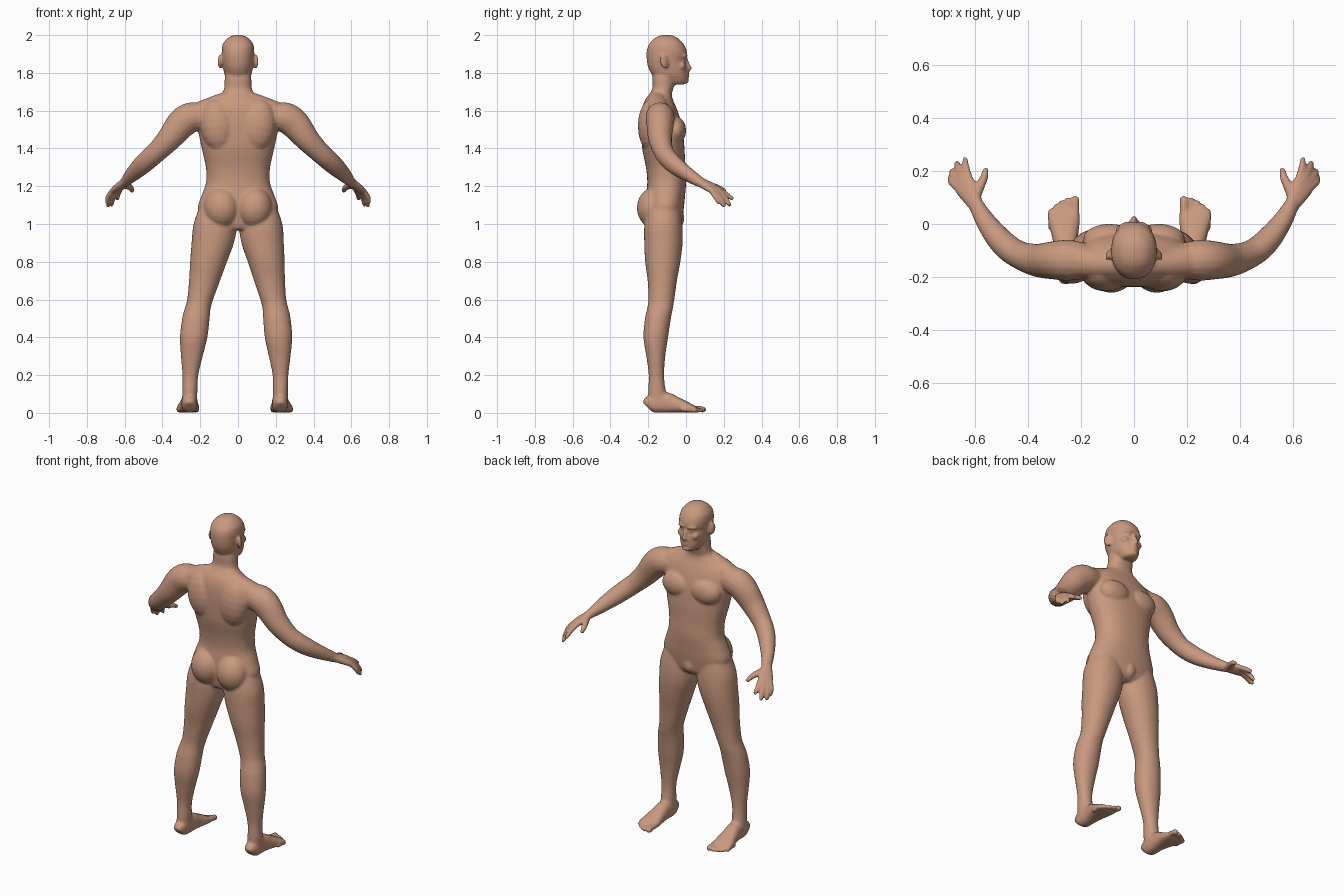
import bpy, math
from mathutils import Vector, Matrix

verts, faces = [], []


def spline(rows, steps=4):
    """Catmull-Rom interpolation through rows of numbers."""
    out = []
    for i in range(len(rows) - 1):
        p0, p1 = rows[max(i - 1, 0)], rows[i]
        p2, p3 = rows[i + 1], rows[min(i + 2, len(rows) - 1)]
        for k in range(steps):
            t = k / steps
            out.append([0.5 * (2 * b + (c - a) * t + (2 * a - 5 * b + 4 * c - d) * t * t
                               + (3 * b - a - 3 * c + d) * t ** 3)
                        for a, b, c, d in zip(p0, p1, p2, p3)])
    return out + [list(rows[-1])]


def skin(rows, frames, power=2.0, n=16):
    """Closed loft; rows are x, y, z, half-width, half-depth."""
    start = len(verts)
    for (x, y, z, a, b), (u, v) in zip(rows, frames):
        for i in range(n):
            ang = 2 * math.pi * i / n
            c, s = math.cos(ang), math.sin(ang)
            verts.append(Vector((x, y, z)) + u * a * math.copysign(abs(c) ** (2 / power), c)
                         + v * b * math.copysign(abs(s) ** (2 / power), s))
    for r in range(len(rows) - 1):
        o = start + r * n
        for i in range(n):
            j = (i + 1) % n
            faces.append((o + i, o + j, o + n + j, o + n + i))
    faces.append(tuple(range(start, start + n))[::-1])
    faces.append(tuple(range(len(verts) - n, len(verts))))


def stack(rows, power=2.0):
    """Horizontal rings; rows are z, x, half-width, back y, front y."""
    rows = spline([(x, (k + f) / 2, z, w, (f - k) / 2) for z, x, w, k, f in rows])
    skin(rows, [(Vector((1, 0, 0)), Vector((0, 1, 0)))] * len(rows), power, 36)


def blob(c, r, rot=(0, 0, 0), n=20):
    """Ellipsoid made of stacked rings."""
    m = Matrix.Identity(3)
    for ang, axis in zip(rot, 'XYZ'):
        m = m @ Matrix.Rotation(ang, 3, axis)
    u, v, w = (m @ Vector(e) for e in ((r[0], 0, 0), (0, r[1], 0), (0, 0, r[2])))
    rows = []
    for i in range(n // 2 + 1):
        a = math.pi * (i + .03) / (n // 2 + .06)
        rows.append((*(Vector(c) - w * math.cos(a)), math.sin(a), math.sin(a)))
    skin(rows, [(u, v)] * len(rows), 2.0, n)


def tube(rows, side=(1, 0, 0), power=2.0, caps=True):
    """Loft along a path, with half-width measured along side."""
    pts = spline(rows)
    frames = []
    for i in range(len(pts)):
        t = Vector(pts[min(i + 1, len(pts) - 1)][:3]) - Vector(pts[max(i - 1, 0)][:3])
        t.normalize()
        u = Vector(side)
        u = (u - t * u.dot(t)).normalized()
        frames.append((u, t.cross(u)))
    skin(pts, frames, power, 16 if caps else 24)
    if caps:
        for e in (rows[0], rows[-1]):
            blob(e[:3], (min(e[3:]),) * 3, n=12)


# Torso and neck
stack([(0.97, 0, .10, -.19, -.05), (1.0, 0, .17, -.205, -.025), (1.08, 0, .212, -.215, -.012),
       (1.15, 0, .193, -.212, -.005), (1.22, 0, .169, -.205, 0), (1.3, 0, .170, -.212, -.004),
       (1.4, 0, .192, -.232, -.008), (1.5, 0, .212, -.238, -.018), (1.57, 0, .215, -.237, -.035),
       (1.62, 0, .195, -.23, -.053), (1.66, 0, .14, -.215, -.07), (1.69, 0, .088, -.192, -.075),
       (1.72, 0, .073, -.178, -.066), (1.77, 0, .07, -.178, -.06), (1.82, 0, .06, -.17, -.06)], 2.3)
blob((0, -.045, 1.03), (.04, .037, .05))

# Skull and jaw
stack([(1.738, 0, .035, -.10, -.012), (1.748, 0, .048, -.125, .003), (1.768, 0, .06, -.155, .009),
       (1.79, 0, .071, -.18, .008), (1.83, 0, .079, -.2, .006), (1.865, 0, .083, -.207, -.002),
       (1.89, 0, .085, -.209, .006), (1.92, 0, .086, -.207, .003), (1.953, 0, .08, -.195, -.013),
       (1.983, 0, .056, -.166, -.042), (1.996, 0, .032, -.14, -.068), (2.001, 0, .01, -.115, -.09)], 2.2)

# Nose, lips and chin
tube([(0, -.002, 1.88, .009, .009), (0, .009, 1.85, .01, .01), (0, .019, 1.824, .013, .012)])
blob((0, .01, 1.815), (.02, .012, .009))
blob((0, .007, 1.793), (.024, .011, .0055))
blob((0, .006, 1.78), (.021, .011, .006))
blob((0, .0, 1.757), (.027, .016, .014))

for s in (1, -1):
    # Brow, eye, cheek and ear
    blob((s * .034, -.006, 1.889), (.028, .014, .009), (0, 0, -s * .3))
    blob((s * .033, -.014, 1.866), (.015, .013, .009))
    blob((s * .046, -.022, 1.837), (.024, .02, .02))
    blob((s * .094, -.116, 1.86), (.011, .023, .04), (.15, 0, s * .45))
    blob((s * .083, -.105, 1.85), (.012, .013, .024))

    # Chest, shoulder blades, trapezius, buttocks
    blob((s * .093, -.056, 1.495), (.1, .057, .075))
    blob((s * .105, -.185, 1.52), (.095, .07, .14), (0, s * .15, 0))
    tube([(s * .02, -.15, 1.665, .05, .05), (s * .12, -.15, 1.63, .053, .05),
          (s * .21, -.14, 1.585, .065, .06)], (0, 1, 0))
    blob((s * .086, -.163, 1.085), (.096, .097, .11), n=28)

    # Arm
    tube([(s * .17, -.14, 1.565, .065, .07), (s * .245, -.137, 1.565, .077, .08),
          (s * .30, -.137, 1.53, .073, .08), (s * .365, -.137, 1.45, .063, .066),
          (s * .43, -.118, 1.382, .053, .056), (s * .475, -.09, 1.342, .05, .054),
          (s * .515, -.05, 1.305, .046, .05), (s * .56, .01, 1.262, .037, .04),
          (s * .594, .068, 1.226, .031, .027), (s * .603, .085, 1.218, .03, .023)],
         (0, 1, 0))

    # Palm
    tube([(s * .59, .06, 1.23, .026, .022), (s * .61, .095, 1.212, .034, .022),
          (s * .632, .133, 1.193, .043, .02), (s * .647, .16, 1.177, .042, .015)],
         (s * .7, -.6, -.2), 2.4, False)

    # Fingers: knuckle, middle joint, tip
    for k, j, t in (((.622, .17, 1.185), (.634, .21, 1.16), (.638, .243, 1.135)),
                    ((.640, .168, 1.182), (.66, .205, 1.14), (.669, .23, 1.102)),
                    ((.655, .155, 1.177), (.68, .183, 1.133), (.688, .2, 1.096)),
                    ((.667, .137, 1.174), (.688, .157, 1.143), (.694, .172, 1.115))):
        tube([(s * p[0], *p[1:], r, r) for p, r in ((k, .0145), (j, .014), (t, .0115))])
    tube([(s * .602, .1, 1.212, .022, .02), (s * .578, .15, 1.198, .018, .018),
          (s * .567, .175, 1.19, .016, .015), (s * .56, .203, 1.176, .012, .012)])

    # Leg: height, outer x, inner x, back y, front y; stance leans slightly to -x
    legs = [(.05, .28, .2, -.2, -.09), (.12, .28, .2, -.2, -.108), (.2, .28, .197, -.197, -.116),
            (.3, .29, .175, -.21, -.11), (.4, .297, .152, -.225, -.095),
            (.5, .287, .142, -.217, -.08), (.55, .275, .138, -.206, -.07),
            (.6, .262, .125, -.199, -.062), (.7, .254, .09, -.203, -.048),
            (.8, .25, .055, -.216, -.03), (.9, .244, .02, -.221, -.018),
            (1.0, .235, .006, -.22, -.02), (1.1, .2, .03, -.2, -.035)]
    stack([(z, s * (o + i) / 2 - .017 * max(0, 1 - z), (o - i) / 2, k, f)
           for z, o, i, k, f in legs], 2.1)

    # Foot
    dx = -.017
    tube([(s * x + dx, y, h, w, h) for x, y, w, h in
          ((.24, -.207, .025, .032), (.24, -.19, .036, .045), (.24, -.15, .042, .052),
           (.24, -.1, .043, .054), (.243, -.05, .049, .042), (.246, 0, .058, .03),
           (.249, .035, .061, .021), (.249, .055, .056, .015))], (1, 0, 0), 2.4, False)
    # Toes
    for x, y, r in ((.205, .09, .0175), (.233, .09, .0125), (.256, .08, .012),
                    (.277, .066, .0115), (.297, .046, .0115)):
        tube([(s * x + dx, y - .06, r + .006, r, r), (s * x + dx, y - .025, r + .004, r * .9, r * .9),
              (s * x + dx, y, r, r, r)])

mesh = bpy.data.meshes.new("body")
mesh.from_pydata(verts, [], faces)
body = bpy.data.objects.new("body", mesh)
bpy.context.collection.objects.link(body)

# Fuse all parts into one continuous soft surface
fuse = body.modifiers.new("fuse", 'REMESH')
fuse.mode = 'VOXEL'
fuse.voxel_size = .007
fuse.use_smooth_shade = True
soft = body.modifiers.new("soften", 'SMOOTH')
soft.factor = .5
soft.iterations = 5

# Bake the fused surface and colour it
fused = bpy.data.meshes.new_from_object(body.evaluated_get(bpy.context.evaluated_depsgraph_get()))
body.modifiers.clear()
body.data = fused
mat = bpy.data.materials.new("skin")
mat.diffuse_color = (.58, .32, .21, 1)
fused.materials.clear()
fused.materials.append(mat)
